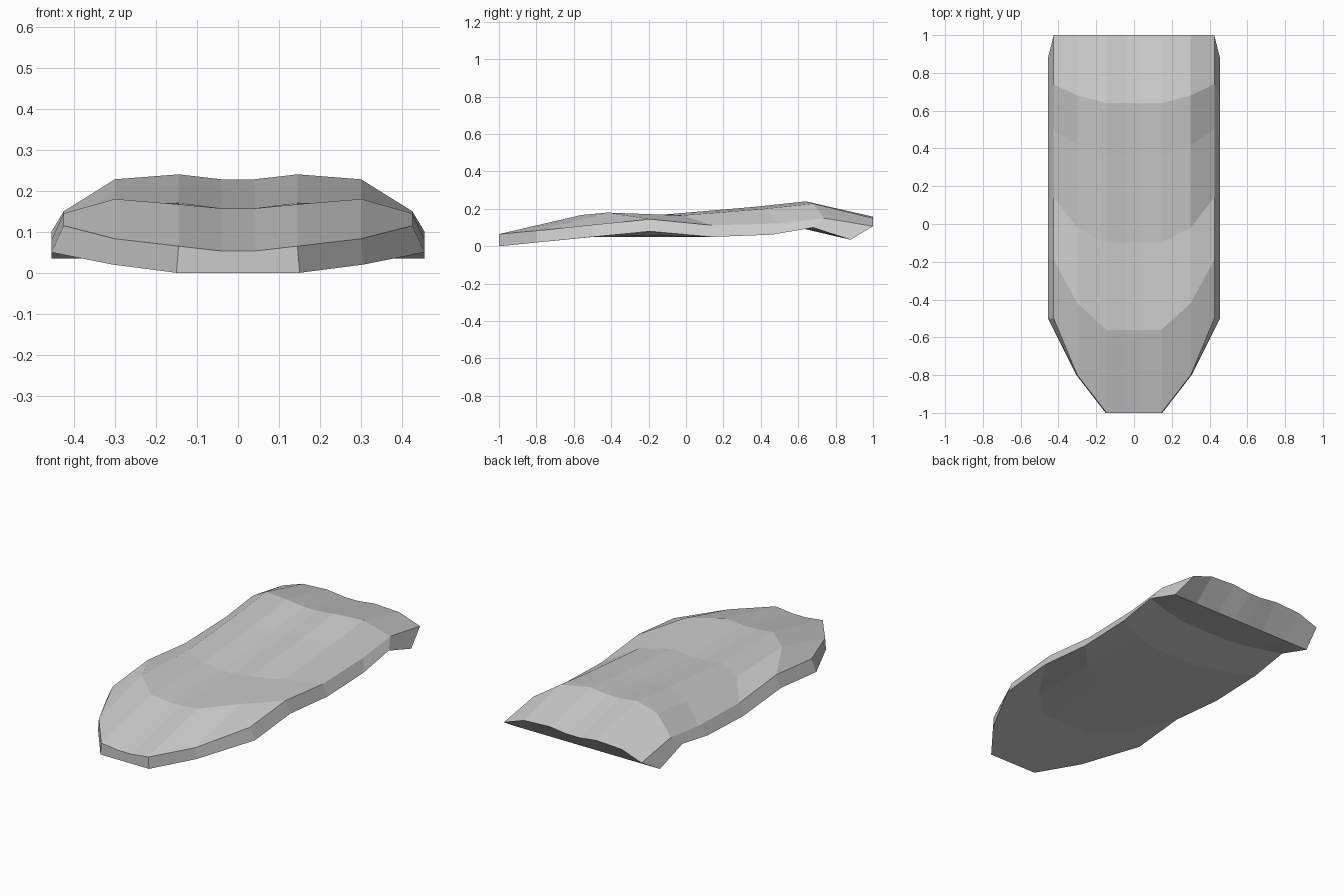
import bpy, bmesh

if "Cube" in bpy.data.objects:
    bpy.data.objects.remove(bpy.data.objects["Cube"])

# Column positions (half width): upper skin and slightly wider underside
TOP_X = (0, 0.04, 0.145, 0.30, 0.425)
LOW_X = (0, 0.04, 0.15, 0.305, 0.455)

# Cross rows, front to back: y at middle / shoulder / rim
TOP_Y = [(-1, -0.80, -0.50), (-0.56, -0.42, -0.19), (-0.10, -0.02, 0.14),
         (0.36, 0.42, 0.50), (0.64, 0.68, 0.74), (1, 1, 1)]
LOW_Y = TOP_Y[:3] + [(0.34, 0.39, 0.46), (0.60, 0.63, 0.68), (0.88, 0.88, 0.88)]

# Heights at middle / crest / shoulder / rim
TOP_Z = [(0.053, 0.065, 0.083, 0.115), (0.157, 0.167, 0.18, 0.145),
         (0.158, 0.171, 0.165, 0.112), (0.198, 0.21, 0.20, 0.122),
         (0.228, 0.24, 0.228, 0.15), (0.145, 0.158, 0.15, 0.107)]
LOW_Z = [(0, 0, 0.02, 0.05), (0.05, 0.05, 0.06, 0.08), (0.05, 0.05, 0.05, 0.05),
         (0.062, 0.062, 0.062, 0.062), (0.10, 0.10, 0.10, 0.10),
         (0.035, 0.035, 0.035, 0.035)]

bm = bmesh.new()


def skin(xs, ys, zs):
    grid = []
    for (ym, ysh, yr), (zm, zc, zsh, zr) in zip(ys, zs):
        pts = zip(xs, (ym, ym, ym, ysh, yr), (zm, zm, zc, zsh, zr))
        grid.append([bm.verts.new(p) for p in pts])
    for a, b in zip(grid, grid[1:]):
        for i in range(len(xs) - 1):
            bm.faces.new((a[i], a[i + 1], b[i + 1], b[i]))
    return grid


def wall(upper, lower):
    for i in range(len(upper) - 1):
        bm.faces.new((upper[i], upper[i + 1], lower[i + 1], lower[i]))


# Upper and lower skins, joined by front, back and side walls
top = skin(TOP_X, TOP_Y, TOP_Z)
low = skin(LOW_X, LOW_Y, LOW_Z)
wall(top[0], low[0])
wall(top[-1], low[-1])
wall([r[-1] for r in top], [r[-1] for r in low])

# Mirror the half across the centre line and weld it
geom = bm.verts[:] + bm.edges[:] + bm.faces[:]
bmesh.ops.mirror(bm, geom=geom, axis='X', merge_dist=0.0001)
bmesh.ops.remove_doubles(bm, verts=bm.verts[:], dist=0.0001)
bmesh.ops.recalc_face_normals(bm, faces=bm.faces[:])

mesh = bpy.data.meshes.new("wavy_pad")
bm.to_mesh(mesh)
bm.free()
pad = bpy.data.objects.new("wavy_pad", mesh)
bpy.context.collection.objects.link(pad)
